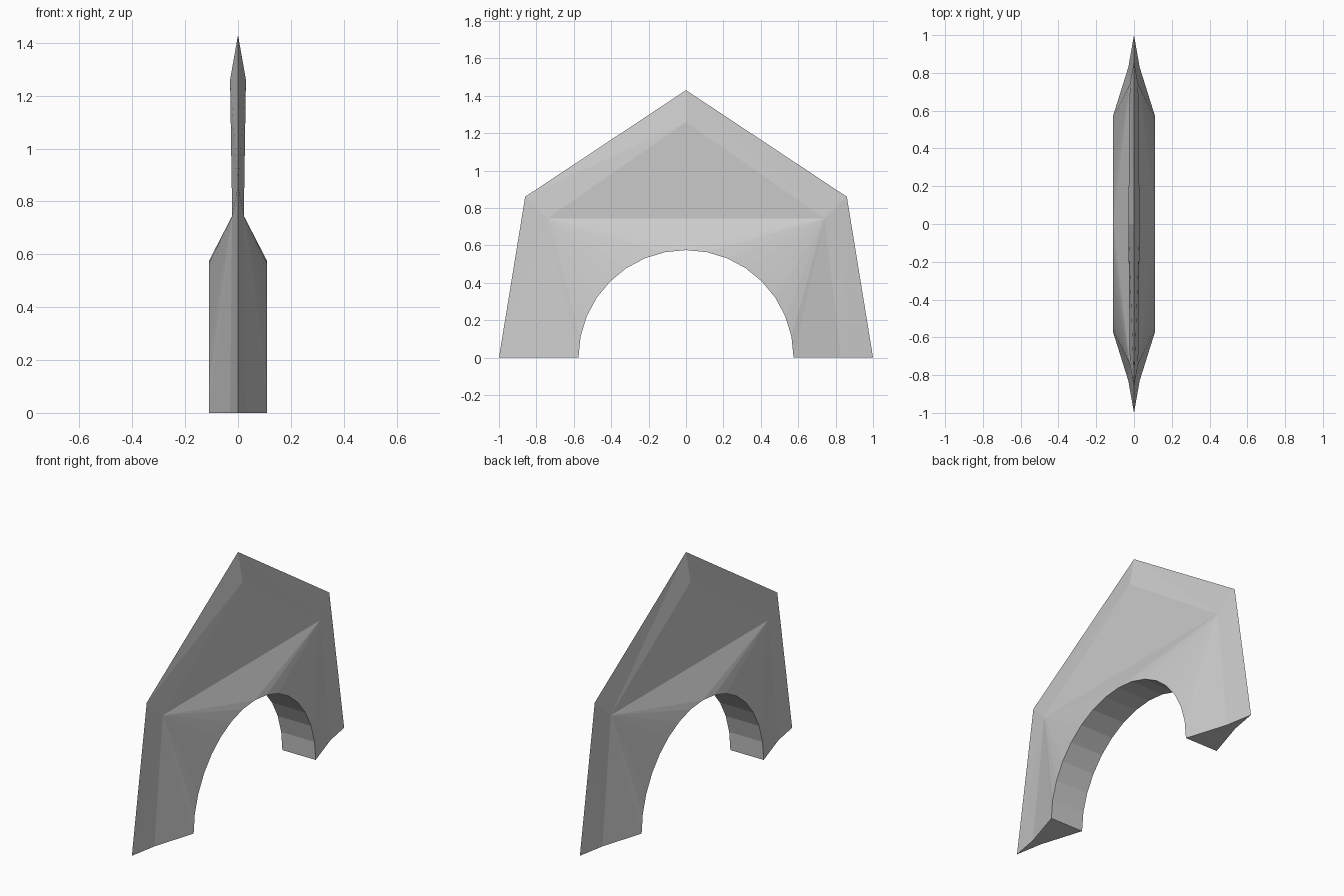
import bpy, bmesh, math

if "Cube" in bpy.data.objects:
    bpy.data.objects.remove(bpy.data.objects["Cube"])

R, SEG = 0.575, 16          # arch opening radius and facets
HALF = 0.11                 # half thickness at the opening

bm = bmesh.new()

# Sharp outer rim on the centre plane, shared by both sides
rim = [bm.verts.new((0, y, z)) for y, z in
       [(-1, 0), (-0.86, 0.86), (0, 1.43), (0.86, 0.86), (1, 0)]]

sides = []
for s in (1, -1):
    # Bevel line just inside the rim
    mid = [bm.verts.new((s * x, y, z)) for x, y, z in
           [(0.03, -0.83, 0), (0.022, -0.74, 0.745), (0.03, 0, 1.26),
            (0.022, 0.74, 0.745), (0.03, 0.83, 0)]]
    # Semicircular opening
    arch = []
    for i in range(SEG + 1):
        a = math.pi * i / SEG
        z = 0 if i in (0, SEG) else R * math.sin(a)
        arch.append(bm.verts.new((s * HALF, -R * math.cos(a), z)))

    # Bevelled band between rim and bevel line
    for i in range(4):
        bm.faces.new((rim[i], rim[i + 1], mid[i + 1]))
        bm.faces.new((rim[i], mid[i + 1], mid[i]))
    # Gable triangle, crown triangle and leg triangles
    bm.faces.new((mid[1], mid[2], mid[3]))
    bm.faces.new((mid[1], mid[3], arch[SEG // 2]))
    bm.faces.new((mid[0], mid[1], arch[0]))
    bm.faces.new((mid[4], mid[3], arch[SEG]))
    # Fans from the shoulders to the opening
    for i in range(SEG):
        corner = mid[1] if i < SEG // 2 else mid[3]
        bm.faces.new((corner, arch[i], arch[i + 1]))
    sides.append((mid, arch))

(mid_a, arch_a), (mid_b, arch_b) = sides
# Inside of the opening
for i in range(SEG):
    bm.faces.new((arch_a[i], arch_a[i + 1], arch_b[i + 1], arch_b[i]))
# Undersides of the two feet
for m, r in ((0, 0), (4, SEG)):
    bm.faces.new((rim[m], mid_a[m], arch_a[r], arch_b[r], mid_b[m]))

bmesh.ops.recalc_face_normals(bm, faces=bm.faces)
mesh = bpy.data.meshes.new("pointed_arch")
bm.to_mesh(mesh)
bm.free()
bpy.context.collection.objects.link(bpy.data.objects.new("pointed_arch", mesh))
